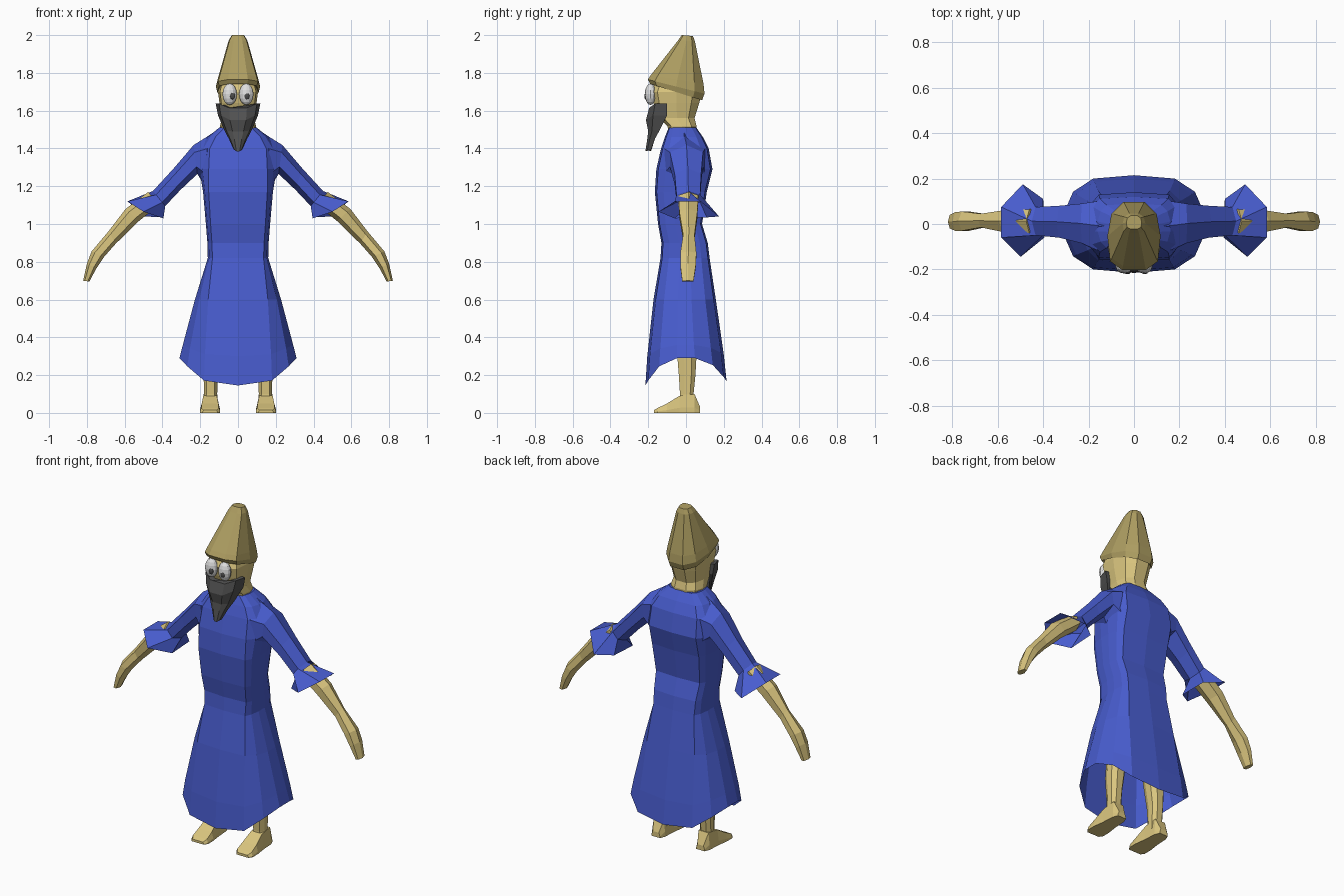
import bpy, bmesh, math

if "Cube" in bpy.data.objects:
    bpy.data.objects.remove(bpy.data.objects["Cube"])


def material(name, rgb):
    m = bpy.data.materials.new(name)
    m.diffuse_color = (*rgb, 1)
    m.use_nodes = True
    m.node_tree.nodes["Principled BSDF"].inputs["Base Color"].default_value = m.diffuse_color
    return m


BLUE = material("robe blue", (0.065, 0.108, 0.62))
SKIN = material("pale skin", (0.70, 0.56, 0.21))
HAT = material("hat tan", (0.42, 0.34, 0.12))
GREY = material("beard grey", (0.085, 0.085, 0.085))
WHITE = material("eye white", (0.75, 0.75, 0.75))
DARK = material("pupil dark", (0.07, 0.07, 0.07))


def loft(name, rings, mat, start=True, end=True):
    """Skin a list of equal-length point rings, with optional end caps."""
    bm = bmesh.new()
    vs = [[bm.verts.new(p) for p in r] for r in rings]
    n = len(rings[0])
    for a, b in zip(vs, vs[1:]):
        for i in range(n):
            j = (i + 1) % n
            bm.faces.new((a[i], a[j], b[j], b[i]))
    if start:
        bm.faces.new(vs[0][::-1])
    if end:
        bm.faces.new(vs[-1])
    bmesh.ops.recalc_face_normals(bm, faces=bm.faces)
    me = bpy.data.meshes.new(name)
    bm.to_mesh(me)
    bm.free()
    me.materials.append(mat)
    ob = bpy.data.objects.new(name, me)
    bpy.context.collection.objects.link(ob)
    return ob


def limb(s, top, bot, y0, y1, n=6):
    """Slanted limb section between an upper and a lower (x, z) point."""
    pts = []
    for i in range(n):
        a = math.tau * i / n
        c, d = math.cos(a) / 2, math.sin(a) / (2 * math.sin(math.pi / 3))
        pts.append((s * ((top[0] + bot[0]) / 2 + c * (top[0] - bot[0])),
                    (y0 + y1) / 2 + d * (y1 - y0),
                    (top[1] + bot[1]) / 2 + c * (top[1] - bot[1])))
    return pts


def robe_ring(z, hw, px, yf, yb, dip=0):
    """Robe section: half width, front panel half width, front and back depth."""
    mid = px + (hw - px) * 0.68
    half = [(0, 1, dip), (px, .93, dip * .82), (mid, .66, dip * .3), (hw, .22, 0)]
    yc = (yf + yb) / 2
    r = (yb - yf) / 2
    right = [(x, yc - f * r, z - d) for x, f, d in half]
    right += [(x, yc + f * r, z - d * .85) for x, f, d in half[::-1]]
    return right + [(-x, y, zz) for x, y, zz in right[-2:0:-1]]


# Robe, open at the hem
loft("robe", [
    robe_ring(.29, .31, .18, -.215, .215, .145),
    robe_ring(.36, .292, .175, -.205, .20, .06),
    robe_ring(.60, .228, .158, -.172, .158),
    robe_ring(.82, .160, .135, -.135, .125),
    robe_ring(.90, .162, .138, -.130, .115),
    robe_ring(1.0, .170, .145, -.148, .085),
    robe_ring(1.17, .185, .155, -.165, .11),
    robe_ring(1.29, .205, .155, -.157, .14),
    robe_ring(1.40, .200, .150, -.132, .12),
    robe_ring(1.46, .160, .120, -.112, .09),
    robe_ring(1.51, .100, .070, -.092, .055)], BLUE, start=False)

for s, side in ((1, "right"), (-1, "left")):
    # Sleeve with a flared open cuff
    rim = [(.585, .075), (.49, .175), (.40, .11), (.395, -.06), (.50, -.145), (.585, -.06)]
    rimz = [1.12, 1.04, 1.035, 1.03, 1.065, 1.12]
    loft(side + "_sleeve", [
        limb(s, (.09, 1.512), (.10, 1.21), -.08, .06),
        limb(s, (.16, 1.465), (.175, 1.20), -.115, .10),
        limb(s, (.235, 1.418), (.215, 1.265), -.085, .09),
        limb(s, (.34, 1.295), (.305, 1.18), -.06, .08),
        limb(s, (.45, 1.175), (.385, 1.095), -.05, .075),
        [(s * x, y, z) for (x, y), z in zip(rim, rimz)]], BLUE, end=False)

    # Bare forearm and hand
    loft(side + "_arm", [
        limb(s, (.475, 1.17), (.42, 1.10), -.04, .065),
        limb(s, (.595, 1.08), (.525, 1.015), -.035, .06),
        limb(s, (.685, .962), (.648, .895), -.015, .045),
        limb(s, (.775, .855), (.71, .825), -.03, .055),
        limb(s, (.80, .79), (.75, .765), -.03, .052),
        limb(s, (.82, .70), (.787, .695), -.02, .04)], SKIN)

    # Leg
    def box(z, x0, x1, y0, y1):
        cx, cy = (x0 + x1) / 2, (y0 + y1) / 2
        return [(s * (cx + (x1 - x0) / 2 * a), cy + (y1 - y0) / 2 * b, z)
                for a, b in ((-.6, -1), (.6, -1), (1, -.3), (1, .5), (.5, 1),
                             (-.5, 1), (-1, .5), (-1, -.3))]
    loft(side + "_leg", [
        box(.05, .108, .182, -.035, .045), box(.10, .110, .180, -.032, .04),
        box(.20, .108, .182, -.038, .05), box(.29, .095, .185, -.045, .055),
        box(.62, .05, .15, -.06, .06)], SKIN)

    # Foot: sections from heel to toe, (y, half width at sole, at top, height)
    loft(side + "_foot", [
        [(s * (.148 + k * w), y, z) for k, w, z in
         ((-1, wb, 0), (1, wb, 0), (1, wb, h * .3), (1, wt, h), (-1, wt, h), (-1, wb, h * .3))]
        for y, wb, wt, h in ((.075, .028, .02, .03), (.045, .04, .033, .10),
                             (-.035, .045, .036, .09), (-.10, .054, .044, .05),
                             (-.15, .054, .046, .026), (-.17, .04, .034, .014))], SKIN)

    # Eye and pupil
    for part, mat, loc, size in (
            ("eye", WHITE, (s * .044, -.188, 1.687), (.038, .03, .057)),
            ("pupil", DARK, (.009 + s * .038, -.213, 1.677), (.014, .008, .017))):
        bpy.ops.mesh.primitive_uv_sphere_add(segments=12, ring_count=8, location=loc)
        ob = bpy.context.object
        ob.name, ob.scale = side + "_" + part, size
        ob.data.materials.append(mat)


def head_ring(z, hw, yf, yb):
    yc, r = (yf + yb) / 2, (yb - yf) / 2
    return [(hw * a, yc + r * b, z) for a, b in
            ((-.45, -1), (.45, -1), (.9, -.75), (1, 0), (.85, .65), (.4, 1),
             (-.4, 1), (-.85, .65), (-1, 0), (-.9, -.75))]


# Neck and head
loft("head", [
    head_ring(1.46, .09, -.08, .05), head_ring(1.52, .095, -.10, .055),
    head_ring(1.56, .085, -.14, .045), head_ring(1.64, .098, -.172, .07),
    head_ring(1.70, .106, -.185, .085), head_ring(1.76, .09, -.16, .07)], SKIN)


# Tall hat with a brim tilted down at the back
def hat_ring(hw, yf, yb, zf, zb):
    return [(x, y, zf + (zb - zf) * (y - yf) / (yb - yf))
            for x, y, _ in head_ring(0, hw, yf, yb)]


loft("hat", [
    hat_ring(.098, -.17, .07, 1.755, 1.68), hat_ring(.110, -.19, .085, 1.742, 1.655),
    hat_ring(.117, -.202, .098, 1.765, 1.69), hat_ring(.108, -.185, .093, 1.79, 1.74),
    hat_ring(.050, -.042, .047, 1.972, 1.968), hat_ring(.034, -.022, .037, 2, 1.995)], HAT)

# Beard: curved rows (z at middle, z at side, half width, front y, side y)
rows = [(1.615, 1.637, .118, -.195, -.10), (1.55, 1.575, .106, -.212, -.10),
        (1.49, 1.495, .072, -.20, -.14), (1.45, 1.45, .048, -.205, -.165),
        (1.385, 1.392, .022, -.215, -.185)]
rings = []
for zm, zs, hw, yf, ys in rows:
    outer = [(-hw, ys, zs), (-hw * .85, (yf * 2 + ys) / 3, zs), (-hw * .4, yf, zm),
             (hw * .4, yf, zm), (hw * .85, (yf * 2 + ys) / 3, zs), (hw, ys, zs)]
    inner = [(x * .8, min(y + .03, ys), z) for x, y, z in outer[::-1]]
    rings.append(outer + inner)
loft("beard", rings, GREY)
